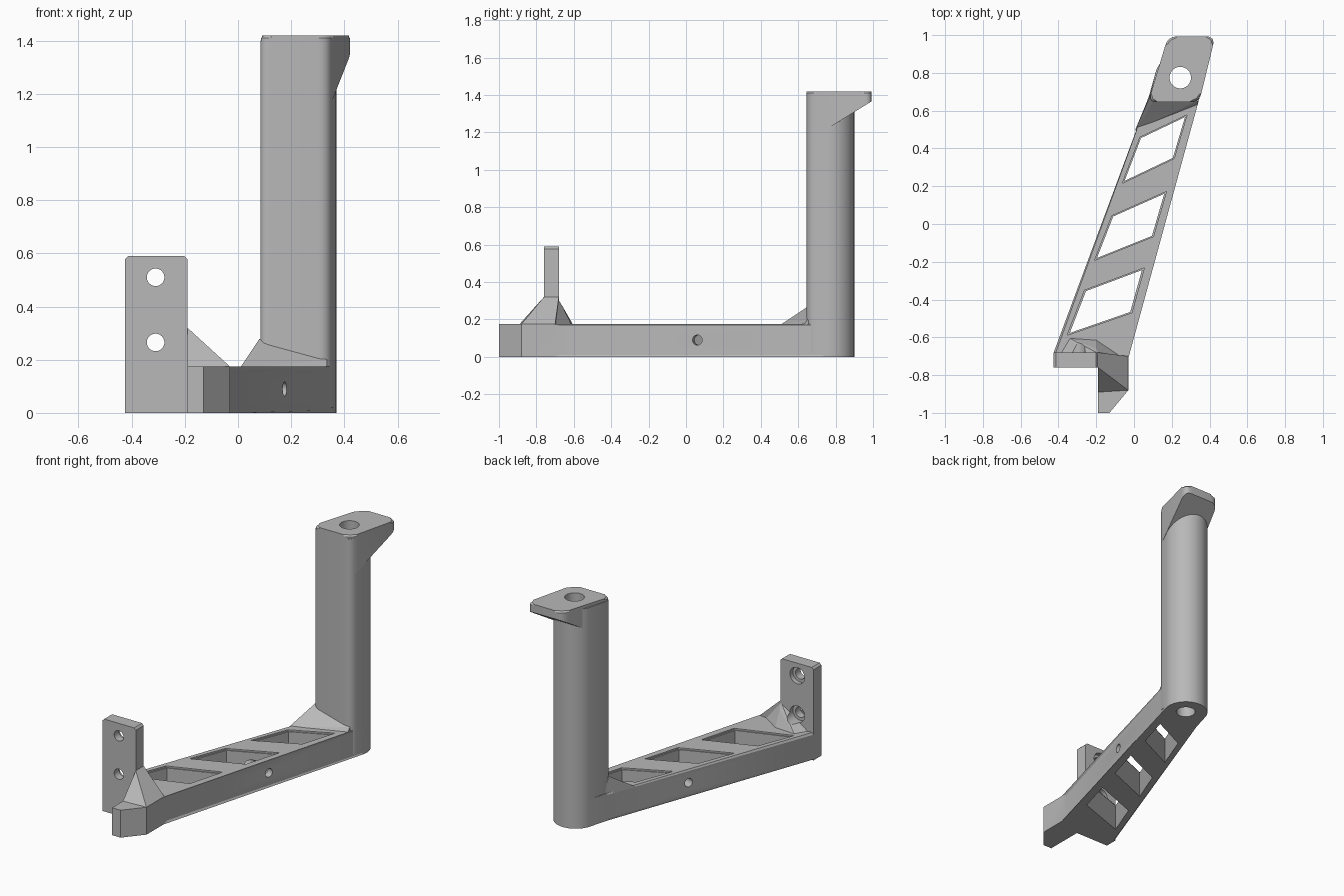
import bpy, bmesh, math
from mathutils import Vector, Matrix

if "Cube" in bpy.data.objects:
    bpy.data.objects.remove(bpy.data.objects["Cube"], do_unlink=True)

grey = bpy.data.materials.new("matte grey")
grey.use_nodes = True
grey.diffuse_color = (0.48, 0.48, 0.48, 1)
grey.node_tree.nodes["Principled BSDF"].inputs["Base Color"].default_value = grey.diffuse_color


def finish(name, bm):
    bmesh.ops.recalc_face_normals(bm, faces=bm.faces)
    mesh = bpy.data.meshes.new(name)
    bm.to_mesh(mesh)
    bm.free()
    mesh.materials.append(grey)
    obj = bpy.data.objects.new(name, mesh)
    bpy.context.collection.objects.link(obj)
    return obj


def prism(outline, bottom, top):
    """Vertical prism; bottom may be a height or a function of y."""
    bm = bmesh.new()
    low = bottom if callable(bottom) else lambda y: bottom
    a = [bm.verts.new((x, y, low(y))) for x, y in outline]
    b = [bm.verts.new((x, y, top)) for x, y in outline]
    bm.faces.new(a[::-1])
    bm.faces.new(b)
    for i in range(len(a)):
        j = (i + 1) % len(a)
        bm.faces.new((a[i], a[j], b[j], b[i]))
    return bm


def hull(name, points):
    bm = bmesh.new()
    for p in points:
        bm.verts.new(p)
    res = bmesh.ops.convex_hull(bm, input=bm.verts)
    spare = {g for g in res["geom_interior"] + res["geom_unused"] if isinstance(g, bmesh.types.BMVert)}
    bmesh.ops.delete(bm, geom=list(spare), context="VERTS")
    bmesh.ops.dissolve_limit(bm, angle_limit=0.02, verts=bm.verts, edges=bm.edges)
    return finish(name, bm)


def rounded(corners, r, steps=6):
    pts = []
    for i, c in enumerate(corners):
        c = Vector(c)
        p = c + (Vector(corners[i - 1]) - c).normalized() * r
        q = c + (Vector(corners[(i + 1) % len(corners)]) - c).normalized() * r
        for k in range(steps + 1):
            t = k / steps
            pts.append(tuple(p * (1 - t) ** 2 + c * 2 * t * (1 - t) + q * t * t))
    return pts


def bevel(bm, rule, width, segments=1):
    edges = [e for e in bm.edges if rule((e.verts[0].co + e.verts[1].co) / 2, e)]
    bmesh.ops.bevel(bm, geom=edges, offset=width, segments=segments, affect="EDGES")


def rod(center, direction, radius, length):
    bm = bmesh.new()
    turn = Vector(direction).to_track_quat("Z", "Y").to_matrix().to_4x4()
    bmesh.ops.create_cone(bm, cap_ends=True, segments=40, radius1=radius, radius2=radius,
                          depth=length, matrix=Matrix.Translation(center) @ turn)
    return finish("cutter", bm)


def cut(obj, cutters):
    bpy.context.view_layer.objects.active = obj
    for c in cutters:
        c.hide_render = True
        m = obj.modifiers.new("cut", "BOOLEAN")
        m.operation, m.solver, m.object = "DIFFERENCE", "EXACT", c
        bpy.ops.object.modifier_apply(modifier=m.name)
        bpy.data.objects.remove(c, do_unlink=True)


def flat_edge(e):
    return abs(e.verts[0].co.z - e.verts[1].co.z) < 0.001


DECK = 0.175
AXIS = Vector((0.24, 0.77))
R = 0.13
arc = [(AXIS.x + R * math.cos(math.radians(a)), AXIS.y + R * math.sin(math.radians(a)))
       for a in range(-16, 161, 8)]


def bore():
    return rod((0.245, 0.775, 0.7), (0, 0, 1), 0.057, 2)


# Base beam with front tang and rounded rear end
outline = [(-0.425, -0.76), (-0.19, -0.76), (-0.19, -1), (-0.13, -1), (-0.03, -0.88),
           (-0.03, -0.67)] + arc + [(0.08, 0.68), (-0.425, -0.68)]
bm = prism(outline, 0, DECK)
bevel(bm, lambda m, e: flat_edge(e) and m.y > -0.66, 0.011)
beam = finish("base_beam", bm)

# Slanted windows with a shallow rim
windows = [
    [(0.037, 0.455), (-0.05, 0.228), (0.206, 0.35), (0.27, 0.566)],
    [(-0.11, 0.04), (-0.196, -0.18), (0.095, -0.063), (0.16, 0.16)],
    [(-0.254, -0.355), (-0.34, -0.577), (-0.02, -0.466), (0.042, -0.244)],
]
cutters = [bore()]
for w in windows:
    cx, cy = sum(p[0] for p in w) / 4, sum(p[1] for p in w) / 4
    rim = [(cx + (x - cx) * 1.07, cy + (y - cy) * 1.07) for x, y in w]
    cutters += [finish("cutter", prism(w, -0.1, 0.3)), finish("cutter", prism(rim, DECK - 0.01, 0.3))]

# Cross hole and nut pocket through the beam sides
across = Vector((-0.963, 0.271, 0))
cutters.append(rod(Vector((0.178, 0.06, 0.09)) + across * 0.15, across, 0.027, 0.8))
bm = bmesh.new()
bmesh.ops.create_cube(bm, size=1, matrix=Matrix.Diagonal((0.12, 0.11, 0.1, 1)))
bevel(bm, lambda m, e: abs(e.verts[0].co.x - e.verts[1].co.x) > 0.1, 0.015, 3)
bm.transform(Matrix.Translation((-0.119, 0.144, 0.09)) @ Matrix.Rotation(math.atan2(across.y, across.x), 4, "Z"))
cutters.append(finish("cutter", bm))
cut(beam, cutters)

# Upright column: flat front with rounded corners, round back
front = rounded([(0.075, 0.645), (0.345, 0.645), arc[0], arc[-1]], 0.045)[:14]
column = finish("column", prism(front + arc, 0.02, 1.4))
cut(column, [bore()])

# Head with a sloped underside
head_outline = rounded([(0.075, 0.645), (0.345, 0.645), (0.43, 0.993), (0.18, 0.993)], 0.05)
bm = prism(head_outline, lambda y: 1.365 - 0.62 * (0.99 - y), 1.42)
bevel(bm, lambda m, e: m.z > 1.415, 0.01)
head = finish("column_head", bm)
cut(head, [bore()])

# Sloped web at the column foot
hull("column_web", [(0.005, 0.495, DECK - 0.01), (0.08, 0.665, 0.278), (0.1, 0.645, 0.26),
                    (0.335, 0.65, 0.2), (0.335, 0.625, DECK - 0.01), (0.09, 0.7, DECK - 0.01),
                    (0.33, 0.67, DECK - 0.01)])

# Mounting plate with counterbored holes
bm = prism([(-0.425, -0.76), (-0.19, -0.76), (-0.19, -0.68), (-0.425, -0.68)], 0, 0.59)
bevel(bm, lambda m, e: m.z > 0.58 and abs(m.x + 0.3075) > 0.1, 0.012)
plate = finish("mounting_plate", bm)
HOLES = (0.265, 0.51)


def counterbore(z):
    return rod((-0.31, -0.61, z), (0, 1, 0), 0.052, 0.2)


cut(plate, [rod((-0.31, -0.72, z), (0, 1, 0), 0.033, 0.3) for z in HOLES] + [counterbore(z) for z in HOLES])

# Gussets beside and behind the plate
hull("side_gusset", [(-0.19, y, 0.32) for y in (-0.76, -0.68)]
     + [(x, y, z) for z in (DECK, DECK - 0.05)
        for x, y in ((-0.19, -0.89), (-0.031, -0.88), (-0.031, -0.7), (-0.19, -0.68))])
rear = hull("rear_gusset", [(-0.19, -0.685, 0.31), (-0.25, -0.685, 0.27), (-0.2, -0.66, 0.27)]
            + [(x, y, DECK - 0.01) for x, y in ((-0.4, -0.685), (-0.35, -0.6), (-0.2, -0.61),
                                                 (-0.05, -0.71), (-0.19, -0.7))])
cut(rear, [counterbore(HOLES[0])])

# Smooth the round surfaces, keep edges sharp
bpy.ops.object.select_all(action="DESELECT")
for obj in (beam, column, head, plate):
    obj.select_set(True)
bpy.context.view_layer.objects.active = beam
bpy.ops.object.shade_smooth_by_angle(angle=math.radians(25))
